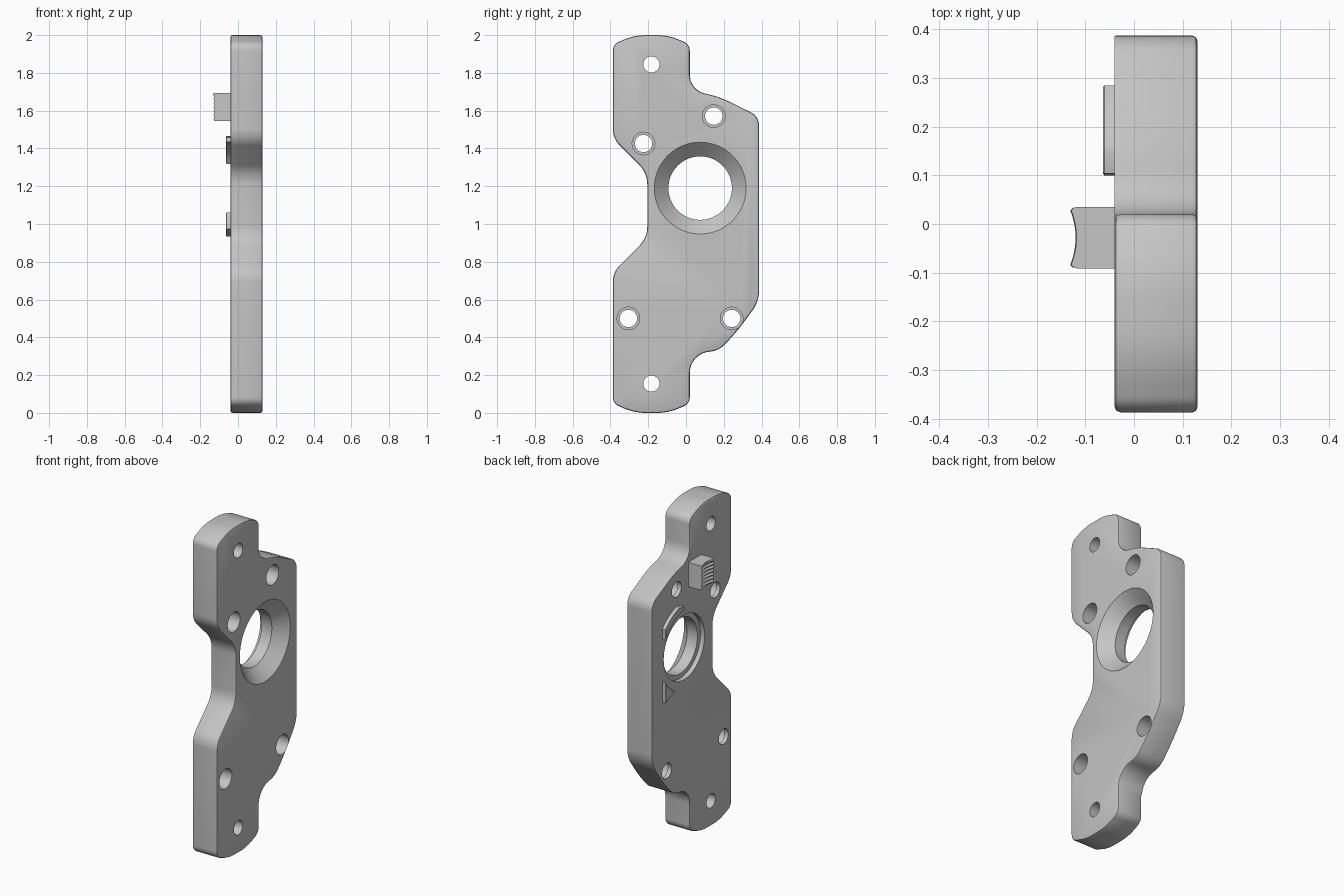
import bpy, bmesh, math
from mathutils import Vector

cube = bpy.data.objects.get("Cube")
if cube:
    bpy.data.objects.remove(cube, do_unlink=True)

grey = bpy.data.materials.new("plain_grey")
grey.use_nodes = True
grey.diffuse_color = (0.56, 0.56, 0.56, 1)
grey.node_tree.nodes["Principled BSDF"].inputs["Base Color"].default_value = (0.56, 0.56, 0.56, 1)

BACK, FACE = -0.04, 0.13      # the two broad sides of the plate


def finish(name, bm):
    bmesh.ops.recalc_face_normals(bm, faces=bm.faces[:])
    mesh = bpy.data.meshes.new(name)
    bm.to_mesh(mesh)
    bm.free()
    obj = bpy.data.objects.new(name, mesh)
    bpy.context.collection.objects.link(obj)
    mesh.materials.append(grey)
    return obj


def smooth(obj):
    bpy.ops.object.select_all(action='DESELECT')
    obj.select_set(True)
    bpy.context.view_layer.objects.active = obj
    bpy.ops.object.shade_smooth_by_angle(angle=math.radians(30))


def rounded(corners, steps=8):
    """Outline with a true arc at each corner (y, z, tangent length)."""
    pts, n = [], len(corners)
    for i, (y, z, cut) in enumerate(corners):
        p = Vector((y, z))
        u = (Vector(corners[i - 1][:2]) - p).normalized()
        v = (Vector(corners[(i + 1) % n][:2]) - p).normalized()
        w = math.cos((math.pi - u.angle(v)) / 2)
        for k in range(steps + 1):
            t = k / steps
            a, b, c = (1 - t) ** 2, 2 * w * t * (1 - t), t * t
            pts.append((a * (p + u * cut) + b * p + c * (p + v * cut)) / (a + b + c))
    return pts


def inset(outline, x, size, limit=9.0):
    """Ring at x, drawn inward by size where y is below the limit."""
    ring, n = [], len(outline)
    for i, p in enumerate(outline):
        d = (p - outline[i - 1]).normalized()
        e = (outline[(i + 1) % n] - p).normalized()
        side = Vector((d.y + e.y, -d.x - e.x))
        amount = size if p.y < 9 and p.x < limit else size * 0.05
        q = p + side * (amount / (1 + d.dot(e)))
        ring.append((x, q.x, q.y))
    return ring


def loft(bm, rings):
    """Join rings of points and close both ends."""
    rows = [[bm.verts.new(p) for p in ring] for ring in rings]
    for lo, hi in zip(rows, rows[1:]):
        for i in range(len(lo)):
            bm.faces.new((lo[i - 1], lo[i], hi[i], hi[i - 1]))
    bm.faces.new(rows[0])
    bm.faces.new(rows[-1])


# Plate, clockwise from the top corner, with softened rims
outline = rounded([
    (-0.387, 1.952, 0.035), (-0.27, 2.0, 0.06), (-0.095, 2.0, 0.06), (0.02, 1.952, 0.035),
    (0.02, 1.71, 0.08), (0.18, 1.672, 0.06), (0.387, 1.57, 0.05),
    (0.387, 0.59, 0.06), (0.27, 0.43, 0.08), (0.175, 0.33, 0.045), (0.02, 0.312, 0.1),
    (0.02, 0.048, 0.035), (-0.095, 0, 0.06), (-0.27, 0, 0.06), (-0.387, 0.048, 0.035),
    (-0.387, 0.745, 0.05), (-0.205, 0.927, 0.06), (-0.205, 1.27, 0.06), (-0.387, 1.452, 0.05)])
bm = bmesh.new()
loft(bm, [inset(outline, BACK, 0.012, 0.021), inset(outline, BACK + 0.0035, 0.0035, 0.021),
          inset(outline, BACK + 0.012, 0), inset(outline, FACE - 0.01, 0),
          inset(outline, FACE - 0.003, 0.003), inset(outline, FACE, 0.01)])
plate = finish("plate", bm)


# Holes, each turned from (x, radius) steps
def drill(y, z, profile, sides=48):
    bm = bmesh.new()
    angles = [2 * math.pi * i / sides for i in range(sides)]
    loft(bm, [[(x, y + r * math.cos(a), z + r * math.sin(a)) for a in angles]
              for x, r in profile])
    cutter = finish("hole_cutter", bm)
    cutter.hide_render = True
    mod = plate.modifiers.new("hole", 'BOOLEAN')
    mod.operation = 'DIFFERENCE'
    mod.solver = 'EXACT'
    mod.object = cutter
    bpy.ops.object.select_all(action='DESELECT')
    plate.select_set(True)
    bpy.context.view_layer.objects.active = plate
    bpy.ops.object.modifier_apply(modifier=mod.name)
    bpy.data.objects.remove(cutter, do_unlink=True)


IN, OUT = BACK - 0.05, FACE + 0.05
for z in (0.155, 1.845):
    drill(-0.183, z, [(IN, 0.043), (OUT, 0.043)], 32)
for y, z in ((0.147, 1.571), (-0.225, 1.426), (-0.305, 0.5), (0.242, 0.5)):
    drill(y, z, [(IN, 0.046), (-0.015, 0.046), (-0.015, 0.06), (OUT, 0.06)], 32)
CY, CZ = 0.075, 1.19
drill(CY, CZ, [(IN, 0.197), (-0.012, 0.197), (-0.012, 0.168), (0.058, 0.168),
               (FACE, 0.243), (OUT, 0.295)], 64)
smooth(plate)


# Raised marks beside the large opening, with edges following it
def rim_arc(y0, y1, side, radius=0.246, steps=12):
    ys = [y0 + (y1 - y0) * i / steps for i in range(steps + 1)]
    return [Vector((y, CZ + side * math.sqrt(radius ** 2 - (y - CY) ** 2))) for y in ys]


marks = {
    "upper_mark": rim_arc(0.285, 0.1, 1) + [Vector((0.104, 1.457))] + rim_arc(0.15, 0.285, 1, 0.285),
    "lower_mark": rim_arc(0.19, 0.285, -1) + [Vector((0.285, 0.935))],
}
for name, shape in marks.items():
    bm = bmesh.new()
    loft(bm, [inset(shape, BACK + 0.005, 0), inset(shape, -0.061, 0),
              inset(shape, -0.064, 0.003)])
    smooth(finish(name, bm))

# Thumb tab with a hollow, ridged end
TEETH, Z0, Z1 = 7, 1.545, 1.693
pitch = (Z1 - Z0) / TEETH


def tab_ring(z, depth):
    ring = [(BACK + 0.005, 0.035, z), (-0.118, 0.035, z), (-0.126 + depth, 0.033, z)]
    for i in range(13):
        s = 1 - i / 6
        ring.append((-0.12 - 0.011 * s * s + depth, -0.028 + 0.056 * s, z))
    return ring + [(-0.126 + depth, -0.089, z), (-0.118, -0.091, z), (BACK + 0.005, -0.091, z)]


rings = []
for i in range(TEETH):
    rings += [tab_ring(Z0 + i * pitch, 0.008), tab_ring(Z0 + (i + 0.5) * pitch, 0)]
rings.append(tab_ring(Z1, 0.002))
bm = bmesh.new()
loft(bm, rings)
smooth(finish("thumb_tab", bm))
